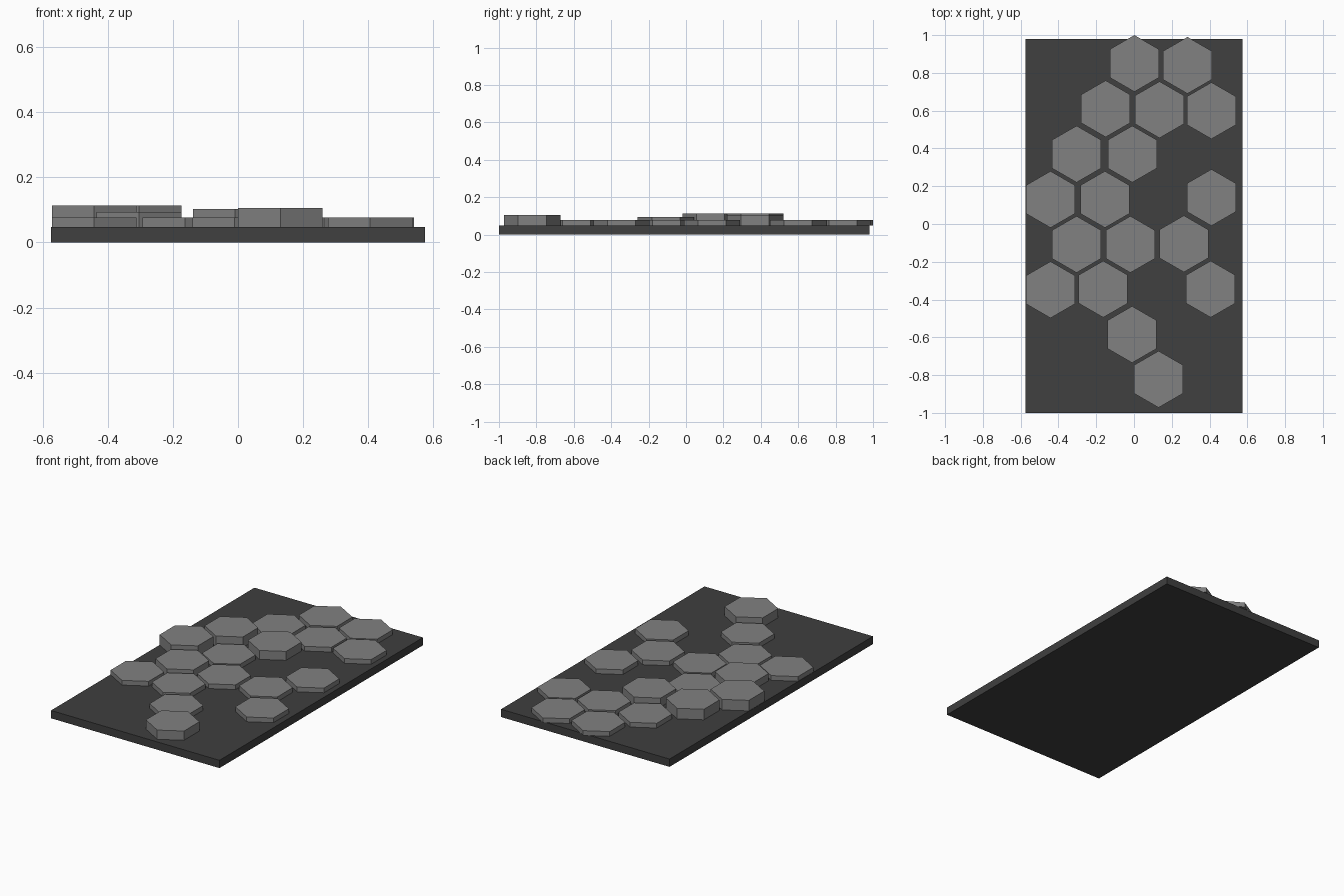
import bpy
from math import sqrt

if "Cube" in bpy.data.objects:
    bpy.data.objects.remove(bpy.data.objects["Cube"])

BASE_TOP = 0.048   # plate thickness
RADIUS = 0.15      # hexagon centre to corner
LOW = 0.077        # top height of the ordinary tiles

# base plate
bpy.ops.mesh.primitive_cube_add(size=1, location=(0, -0.01, BASE_TOP / 2))
plate = bpy.context.object
plate.name = "base_plate"
plate.scale = (1.148, 1.98, BASE_TOP)
mat = bpy.data.materials.new("dark_grey")
mat.diffuse_color = (0.05, 0.05, 0.05, 1)
mat.use_nodes = True
mat.node_tree.nodes["Principled BSDF"].inputs["Base Color"].default_value = mat.diffuse_color
plate.data.materials.append(mat)

tile_mat = bpy.data.materials.new("mid_grey")
tile_mat.diffuse_color = (0.22, 0.22, 0.22, 1)
tile_mat.use_nodes = True
tile_mat.node_tree.nodes["Principled BSDF"].inputs["Base Color"].default_value = tile_mat.diffuse_color


def hex_tile(x, y, top=LOW):
    """Six-sided tile with corners pointing along y, standing on the plate."""
    bpy.ops.mesh.primitive_cylinder_add(
        vertices=6, radius=RADIUS, depth=top - BASE_TOP,
        location=(x, y, (top + BASE_TOP) / 2))
    tile = bpy.context.object
    tile.name = "hex_tile"
    tile.data.materials.append(tile_mat)


# tiles row by row from the back: x, y and, for raised ones, top height
tiles = [
    (0.002, 0.85), (0.283, 0.84),
    (-0.15, 0.61), (0.135, 0.605), (0.41, 0.60),
    (-0.304, 0.37, 0.113), (-0.009, 0.37, 0.103),
    (-0.442, 0.13, 0.113), (-0.154, 0.13), (0.41, 0.14),
    (-0.304, -0.108, 0.093), (-0.019, -0.108), (0.264, -0.105),
    (-0.442, -0.348), (-0.163, -0.345), (0.406, -0.345),
    (-0.01, -0.585),
    (0.13, -0.822, 0.105),
]
for t in tiles:
    hex_tile(*t)
